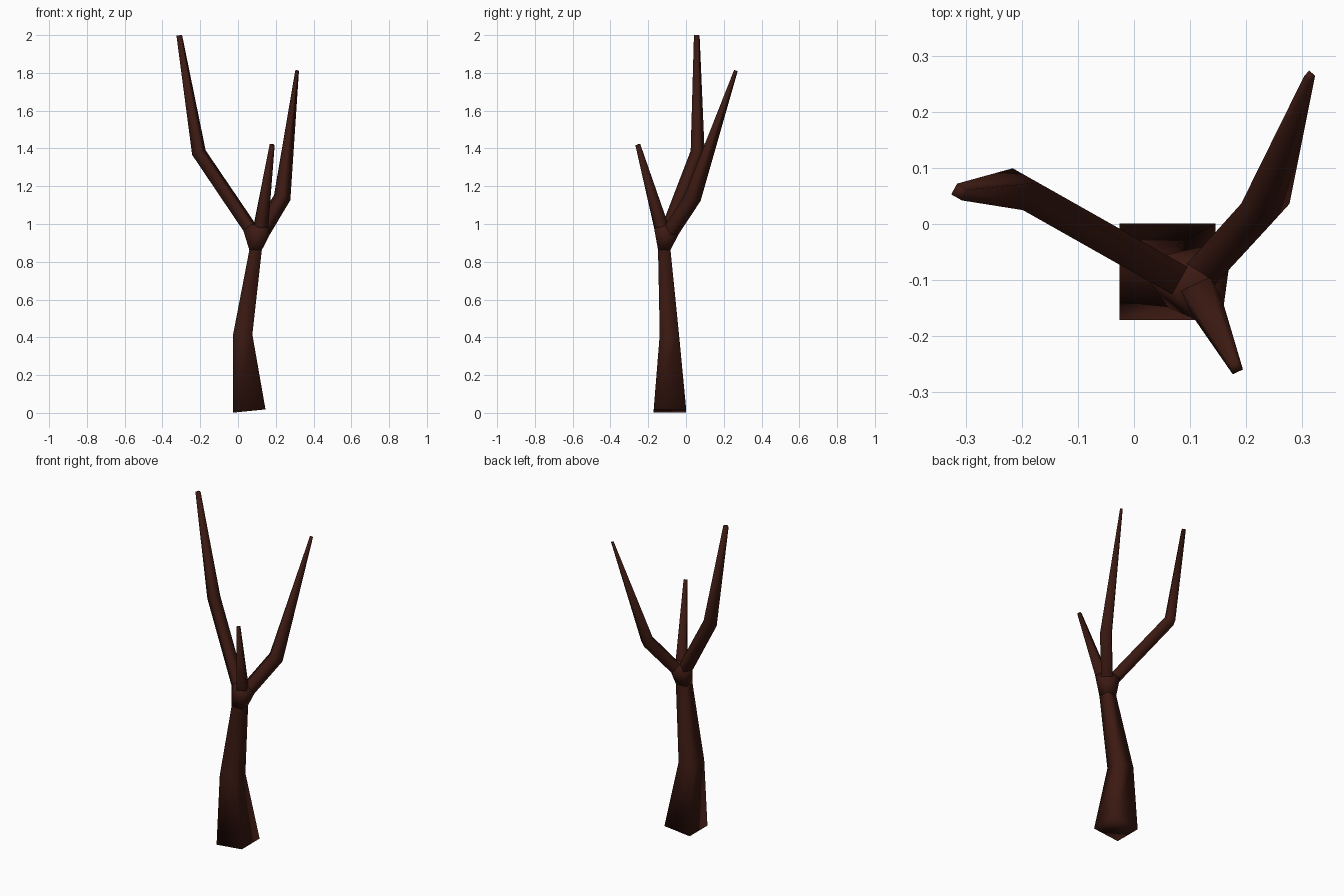
import bpy, bmesh
from mathutils import Vector

if "Cube" in bpy.data.objects:
    bpy.data.objects.remove(bpy.data.objects["Cube"])

bark = bpy.data.materials.new("bark")
bark.diffuse_color = (0.045, 0.010, 0.006, 1)
bark.use_nodes = True
bark.node_tree.nodes["Principled BSDF"].inputs["Base Color"].default_value = bark.diffuse_color


def ring(centre, half, normal, side):
    """Four corners of a square section across the given direction."""
    n = Vector(normal).normalized()
    s = Vector(side)
    s = (s - n * s.dot(n)).normalized()
    u = n.cross(s)
    return [Vector(centre) + (s * a + u * b) * half
            for a, b in ((-1, -1), (1, -1), (1, 1), (-1, 1))]


def loft(bm, rings, cap_start, cap_end):
    """Skin successive square sections into a tube."""
    vs = [[bm.verts.new(p) for p in r] for r in rings]
    for a, b in zip(vs, vs[1:]):
        for i in range(4):
            j = (i + 1) % 4
            bm.faces.new((a[i], a[j], b[j], b[i]))
    if cap_start:
        bm.faces.new(vs[0][::-1])
    if cap_end:
        bm.faces.new(vs[-1])


def finish(name, bm):
    bmesh.ops.recalc_face_normals(bm, faces=bm.faces)
    mesh = bpy.data.meshes.new(name)
    bm.to_mesh(mesh)
    bm.free()
    mesh.materials.append(bark)
    for p in mesh.polygons:
        p.use_smooth = True
    obj = bpy.data.objects.new(name, mesh)
    bpy.context.collection.objects.link(obj)
    return obj


# Trunk: square sections tapering up to the fork
X = (1, 0, 0)
trunk_rings = [ring((0.06, -0.085, 0.010), 0.086, (-0.1, 0, 1), X),
               ring((0.025, -0.088, 0.415), 0.051, (0, 0, 1), X),
               ring((0.093, -0.115, 0.862), 0.033, (0, 0, 1), X)]
bm = bmesh.new()
loft(bm, trunk_rings, True, False)
finish("trunk", bm)

# Branches: (position, half width) from the fork to the tip
branches = {
    "left_branch": [((0.062, -0.090, 0.98), 0.028),
                    ((-0.207, 0.062, 1.378), 0.028),
                    ((-0.311, 0.057, 1.999), 0.011)],
    "right_branch": [((0.130, -0.078, 0.965), 0.031),
                     ((0.234, 0.036, 1.14), 0.032),
                     ((0.313, 0.264, 1.812), 0.007)],
    "front_branch": [((0.122, -0.132, 0.99), 0.029),
                     ((0.181, -0.255, 1.42), 0.010)],
}
hub_points = list(trunk_rings[-1])
for name, path in branches.items():
    pts = [Vector(p) for p, _ in path]
    dirs = [(b - a).normalized() for a, b in zip(pts, pts[1:])]
    side = Vector((-dirs[0].y, dirs[0].x, 0))
    rings = []
    for i, (p, h) in enumerate(path):
        n = dirs[max(i - 1, 0)] + dirs[min(i, len(dirs) - 1)]
        rings.append(ring(p, h, n, side))
    hub_points += rings[0]
    bm = bmesh.new()
    loft(bm, rings, False, True)
    finish(name, bm)

# Fork: solid knot joining the trunk to the branch starts
bm = bmesh.new()
verts = [bm.verts.new(p) for p in hub_points]
res = bmesh.ops.convex_hull(bm, input=verts)
loose = [v for v in bm.verts if not v.link_faces]
bmesh.ops.delete(bm, geom=loose, context='VERTS')
finish("fork", bm)
